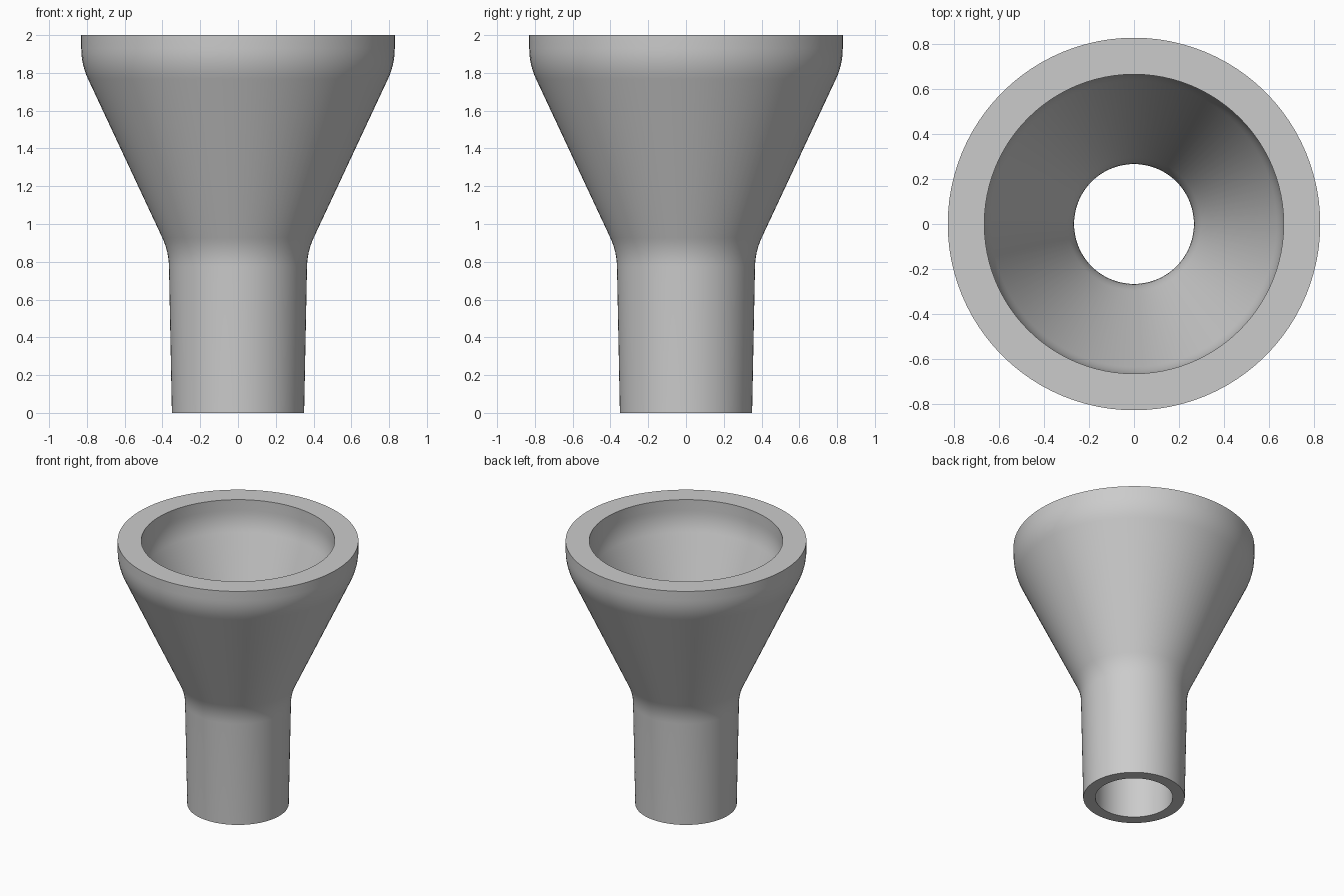
import bpy, bmesh, math

cube = bpy.data.objects.get("Cube")
if cube:
    bpy.data.objects.remove(cube, do_unlink=True)

SEGMENTS = 96


def rounded(points, radii, steps=6):
    """Round each corner of a profile with a smooth curve of the given reach."""
    out = []
    for i, (r, z) in enumerate(points):
        reach = radii[i]
        if not reach:
            out.append((r, z))
            continue
        ends = []
        for pr, pz in (points[i - 1], points[i + 1]):
            length = math.hypot(pr - r, pz - z)
            ends.append((r + (pr - r) * reach / length, z + (pz - z) * reach / length))
        for s in range(steps + 1):
            t = s / steps
            out.append(tuple((1 - t) ** 2 * a + 2 * t * (1 - t) * c + t * t * b
                             for a, c, b in zip(ends[0], (r, z), ends[1])))
    return out


# Outer wall from the foot to the rim, then the inner wall back down
outer = rounded([(0.35, 0), (0.367, 0.855), (0.83, 1.845), (0.83, 2)], [0, 0.08, 0.085, 0])
inner = rounded([(0.667, 2), (0.667, 1.84), (0.267, 0.88), (0.267, 0)], [0, 0.08, 0.08, 0])
profile = outer + inner

# Revolve the closed profile about the vertical axis
bm = bmesh.new()
rings = []
for s in range(SEGMENTS):
    a = math.tau * s / SEGMENTS
    rings.append([bm.verts.new((r * math.cos(a), r * math.sin(a), z)) for r, z in profile])
for s in range(SEGMENTS):
    here, there = rings[s], rings[(s + 1) % SEGMENTS]
    for i in range(len(profile)):
        j = (i + 1) % len(profile)
        bm.faces.new((here[i], there[i], there[j], here[j]))
bmesh.ops.recalc_face_normals(bm, faces=bm.faces)
mesh = bpy.data.meshes.new("funnel")
bm.to_mesh(mesh)
bm.free()
funnel = bpy.data.objects.new("funnel", mesh)
bpy.context.collection.objects.link(funnel)

# Plain grey material
grey = bpy.data.materials.new("light grey")
grey.use_nodes = True
colour = (0.6, 0.6, 0.6, 1)
grey.diffuse_color = colour
grey.node_tree.nodes["Principled BSDF"].inputs["Base Color"].default_value = colour
mesh.materials.append(grey)

# Smooth walls with crisp rim and foot edges
bpy.ops.object.select_all(action="DESELECT")
funnel.select_set(True)
bpy.context.view_layer.objects.active = funnel
bpy.ops.object.shade_smooth_by_angle(angle=math.radians(40))
